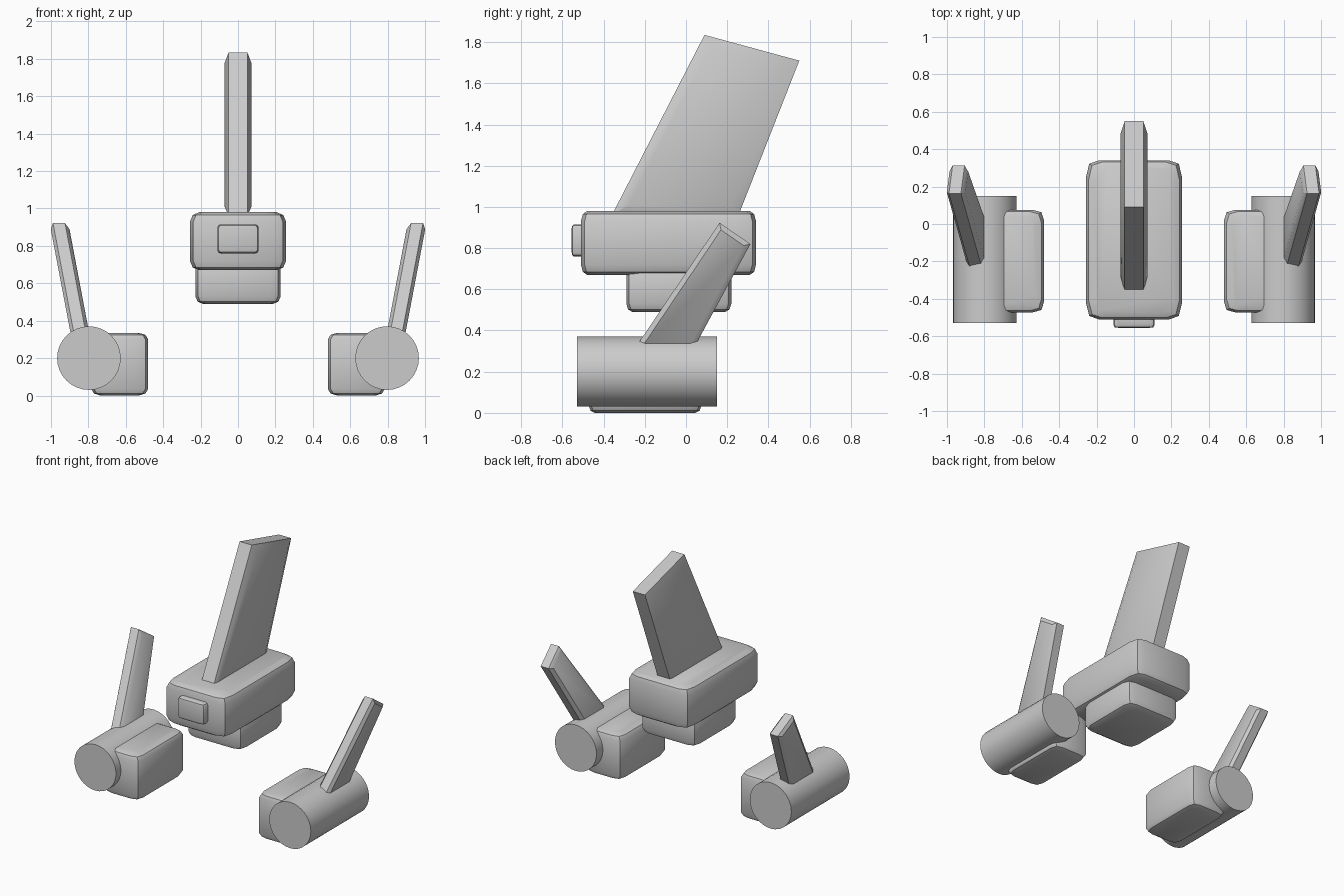
import bpy, bmesh, math
from mathutils import Vector

cube = bpy.data.objects.get("Cube")
if cube:
    bpy.data.objects.remove(cube, do_unlink=True)

grey = bpy.data.materials.new("plain grey")
grey.use_nodes = True
colour = (0.6, 0.6, 0.6, 1)
grey.diffuse_color = colour
grey.node_tree.nodes["Principled BSDF"].inputs["Base Color"].default_value = colour


def finish(name, bm, angle=35):
    bmesh.ops.recalc_face_normals(bm, faces=bm.faces)
    mesh = bpy.data.meshes.new(name)
    bm.to_mesh(mesh)
    bm.free()
    mesh.materials.append(grey)
    obj = bpy.data.objects.new(name, mesh)
    bpy.context.collection.objects.link(obj)
    bpy.ops.object.select_all(action="DESELECT")
    obj.select_set(True)
    bpy.context.view_layer.objects.active = obj
    bpy.ops.object.shade_smooth_by_angle(angle=math.radians(angle))
    return obj


def loft(name, rings):
    """Skin a list of equal-length point rings and cap both ends."""
    bm = bmesh.new()
    rows = [[bm.verts.new(p) for p in ring] for ring in rings]
    n = len(rows[0])
    for a, b in zip(rows, rows[1:]):
        for i in range(n):
            j = (i + 1) % n
            bm.faces.new((a[i], a[j], b[j], b[i]))
    bm.faces.new(rows[0])
    bm.faces.new(rows[-1])
    return finish(name, bm)


def block(name, lo, hi, corner, edge):
    """Rounded block: corner = plan cut in x, y; edge = rim rounding in x, y, z."""
    lo, hi = Vector(lo), Vector(hi)
    mid, half = (lo + hi) / 2, (hi - lo) / 2
    cx, cy = corner
    ex, ey, ez = edge
    rings = []
    for side in (-1, 1):
        steps = [(0, 1), (0.3, 0.3), (1, 0)]
        for drop, inset in steps[::-side]:
            hx, hy = half.x - ex * inset, half.y - ey * inset
            arc = [(hx, hy - cy), (hx - 0.25 * cx, hy - 0.2 * cy), (hx - cx, hy)]
            plan = arc + [(-x, y) for x, y in arc[::-1]]
            plan += [(-x, -y) for x, y in plan]
            z = mid.z + side * (half.z - ez * drop)
            rings.append([(mid.x + x, mid.y + y, z) for x, y in plan])
    # Keep the rings in rising order
    rings.sort(key=lambda r: r[0][2])
    return loft(name, rings)


def fin(name, outline, rim, swell, inset, place):
    """Slab with chamfered rims; outline is (y, z), place maps x, y, z to the model."""
    pts = [Vector(p) for p in outline]
    inner = []
    for i, p in enumerate(pts):
        a = (pts[i - 1] - p).normalized()
        b = (pts[(i + 1) % len(pts)] - p).normalized()
        inner.append(p + (a + b) * inset / abs(a.x * b.y - a.y * b.x))
    layers = [(-swell, inner), (-rim, pts), (rim, pts), (swell, inner)]
    return loft(name, [[place(x, p.x, p.y) for p in ring] for x, ring in layers])


# Central housing
block("main_housing", (-0.257, -0.51, 0.67), (0.257, 0.34, 0.98), (0.07, 0.09), (0.05, 0.03, 0.05))
block("lower_housing", (-0.228, -0.29, 0.49), (0.228, 0.22, 0.72), (0.06, 0.07), (0.04, 0.03, 0.04))
block("front_lamp", (-0.11, -0.555, 0.76), (0.11, -0.45, 0.915), (0.025, 0.015), (0.02, 0.01, 0.02))

# Tall swept fin
fin("central_fin", [(-0.36, 0.96), (0.09, 1.835), (0.55, 1.71), (0.255, 0.96)],
    0.05, 0.072, 0.05, lambda x, y, z: (x, y, z))

# Side pods, mirrored
for side, label in ((1, "left"), (-1, "right")):
    bm = bmesh.new()
    bmesh.ops.create_cone(bm, cap_ends=True, segments=32, radius1=0.17, radius2=0.17, depth=0.68)
    for v in bm.verts:
        x, y, z = v.co
        v.co = (side * 0.797 + x, z - 0.19, 0.2 + y)
    finish(label + "_cylinder", bm)

    xs = sorted((side * 0.48, side * 0.785))
    block(label + "_pod", (xs[0], -0.472, 0), (xs[1], 0.075, 0.335),
          (0.06, 0.06), (0.05, 0.03, 0.035))

    fin(label + "_fin", [(-0.257, 0.3), (0.163, 0.923), (0.313, 0.82), (0.03, 0.3)],
        0.032, 0.05, 0.025,
        lambda x, y, z: (side * (0.782 + 0.19 * z + x), y, z))
